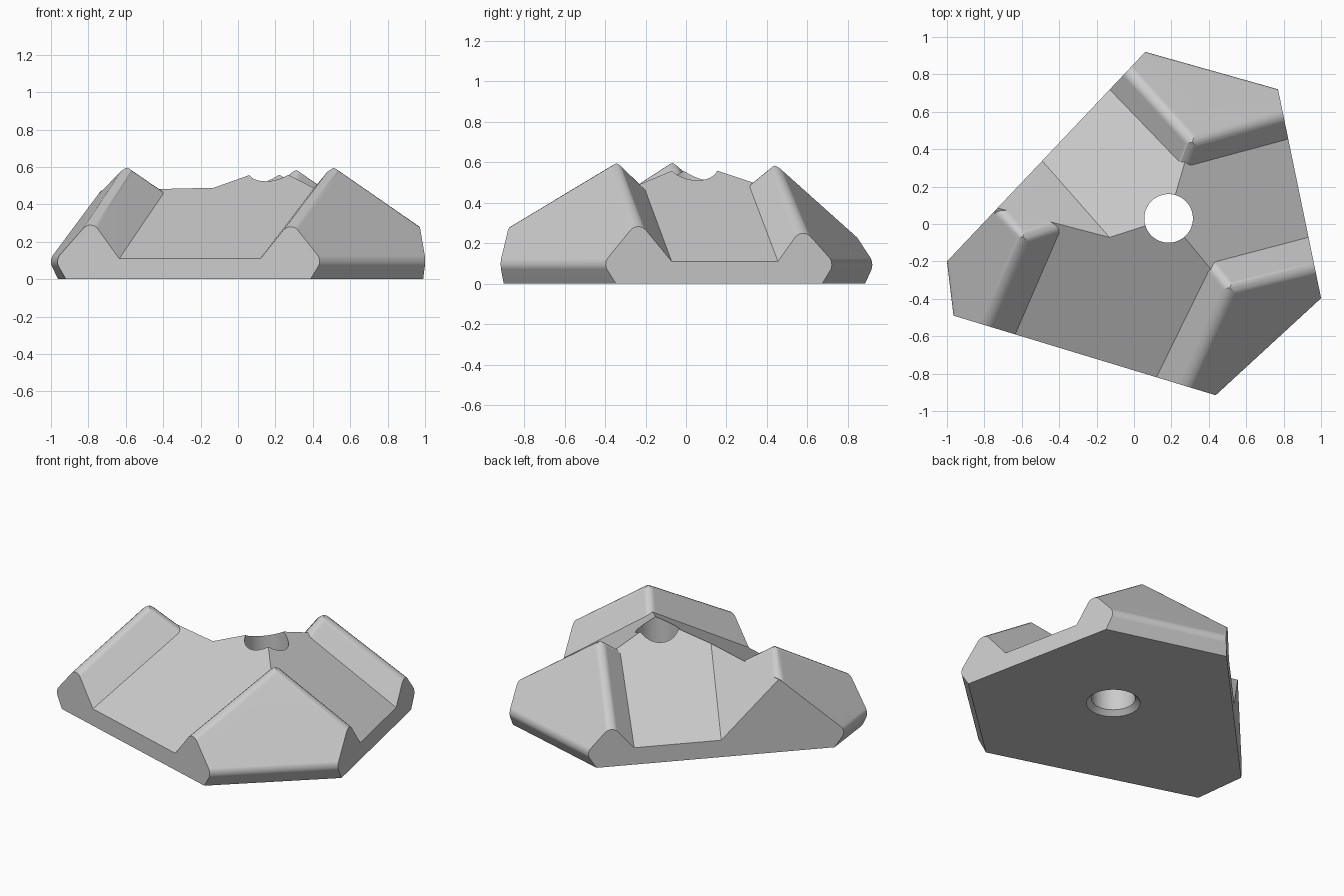
import bpy
import bmesh
from math import pi
from mathutils import Vector

cube = bpy.data.objects.get("Cube")
if cube:
    bpy.data.objects.remove(cube, do_unlink=True)

material = bpy.data.materials.new("plain grey")
material.use_nodes = True
GREY = (0.6, 0.6, 0.6, 1)
material.diffuse_color = GREY
material.node_tree.nodes["Principled BSDF"].inputs["Base Color"].default_value = GREY

# Plan outline: long vertical walls A-B, C-D, E-F and short bevelled sides between
A, B, C = Vector((-0.965, -0.49)), Vector((0.435, -0.915)), Vector((1, -0.395))
D, E, F = Vector((0.77, 0.72)), Vector((0.06, 0.92)), Vector((-1, -0.2))
HOLE = Vector((0.185, 0.03))
APEX = (HOLE.x, HOLE.y, 0.6)
LIP = 0.11          # height where each channel floor meets its wall
BELLY = 0.1         # height of the widest line on the short sides
RADIUS = 0.06


# A plane is (outward normal, distance); the solid lies on its inner side
def plane(normal, point):
    n = Vector(normal).normalized()
    return n, n.dot(Vector(point))


def through(p, q, r):
    n = (Vector(q) - Vector(p)).cross(Vector(r) - Vector(p))
    return plane(n if n.z > 0 else -n, p)


def outward(p, q):
    return Vector((q.y - p.y, p.x - q.x)).normalized()


def wall(p, q):
    n = outward(p, q)
    return plane((n.x, n.y, 0), (p.x, p.y, 0))


def floor(p, q):
    return through((p.x, p.y, LIP), (q.x, q.y, LIP), APEX)


def short_side(p, q, slope):
    n = outward(p, q)
    edge = p + n * 0.012
    point = (edge.x, edge.y, BELLY)
    return plane((n.x * slope, n.y * slope, 1), point), plane((n.x, n.y, -0.55), point)


def rounding(a, b, steps=6):
    """Planes tangent to a cylinder that rounds the edge between a and b."""
    (na, da), (nb, db) = a, b
    k = na.dot(nb)
    ra, rb = da - RADIUS, db - RADIUS
    centre = na * ((ra - k * rb) / (1 - k * k)) + nb * ((rb - k * ra) / (1 - k * k))
    angle = na.angle(nb)
    axis = na.cross(nb).normalized()
    side = axis.cross(na)
    planes = []
    for i in range(1, steps):
        t = angle * i / steps
        n = na * math_cos(t) + side * math_sin(t)
        planes.append((n, n.dot(centre) + RADIUS))
    return planes


from math import cos as math_cos, sin as math_sin


def solid(name, planes):
    """Trim a block by every plane, closing each cut."""
    bm = bmesh.new()
    bmesh.ops.create_cube(bm, size=4)
    for n, d in planes:
        bmesh.ops.bisect_plane(bm, geom=bm.verts[:] + bm.edges[:] + bm.faces[:], dist=1e-6,
                               plane_co=n * d, plane_no=n, clear_outer=True)
        rim = [e for e in bm.edges if e.is_boundary]
        if rim:
            bmesh.ops.holes_fill(bm, edges=rim, sides=0)
    bmesh.ops.remove_doubles(bm, verts=bm.verts[:], dist=1e-5)
    bmesh.ops.recalc_face_normals(bm, faces=bm.faces[:])
    mesh = bpy.data.meshes.new(name)
    bm.to_mesh(mesh)
    bm.free()
    mesh.materials.append(material)
    obj = bpy.data.objects.new(name, mesh)
    bpy.context.collection.objects.link(obj)
    return obj


# Shared body: walls, underside, sloping short sides and their rounded bellies
facet_right, under_right = short_side(B, C, 1.4)
facet_back, under_back = short_side(D, E, 1.25)
facet_left, under_left = short_side(F, A, 1.2)
body = [wall(A, B), wall(C, D), wall(E, F), plane((0, 0, -1), (0, 0, 0))]
for facet, under in ((facet_right, under_right), (facet_back, under_back), (facet_left, under_left)):
    body += [facet, under] + rounding(facet, under)

# Channel floors rising to a common apex
floor_front, floor_right, floor_back = floor(A, B), floor(C, D), floor(E, F)

# Channel flanks: foot at the wall, inner end of the foot, crest at the wall
flank_front_left = through((-0.635, -0.59, LIP), (-0.385, -0.02, 0.47), (-0.79, -0.543, 0.325))
flank_front_right = through((0.12, -0.82, LIP), (0.41, -0.22, 0.493), (0.28, -0.868, 0.31))
flank_right_front = through((0.93, -0.07, LIP), (0.41, -0.215, 0.49), (0.962, -0.23, 0.305))
flank_right_back = through((0.82, 0.45, LIP), (0.29, 0.31, 0.49), (0.8, 0.575, 0.28))
flank_back_right = through((-0.13, 0.72, LIP), (0.25, 0.32, 0.49), (-0.03, 0.82, 0.275))
flank_back_left = through((-0.5, 0.34, LIP), (-0.1, -0.08, 0.49), (-0.74, 0.075, 0.49))


def ridge(name, facet, one, two):
    crests = rounding(facet, one) + rounding(facet, two) + rounding(one, two)
    return solid(name, body + [one, two] + crests)


parts = [
    solid("core", body + [floor_front, floor_right, floor_back]),
    solid("left_shoulder", body + [flank_back_left, floor_front, floor_right]),
    ridge("right_ridge", facet_right, flank_front_right, flank_right_front),
    ridge("back_ridge", facet_back, flank_right_back, flank_back_right),
    ridge("left_ridge", facet_left, flank_back_left, flank_front_left),
]

# Bolt hole with a countersunk underside, as a turned profile
bm = bmesh.new()
profile = [(0, -0.03), (0.19, -0.03), (0.13, 0.03), (0.13, 1), (0, 1)]
points = [bm.verts.new((HOLE.x + r, HOLE.y, z)) for r, z in profile]
lines = [bm.edges.new(pair) for pair in zip(points, points[1:])]
bmesh.ops.spin(bm, geom=points + lines, cent=(HOLE.x, HOLE.y, 0), axis=(0, 0, 1),
               angle=2 * pi, steps=48, use_merge=True)
bmesh.ops.remove_doubles(bm, verts=bm.verts[:], dist=1e-5)
bmesh.ops.recalc_face_normals(bm, faces=bm.faces[:])
mesh = bpy.data.meshes.new("hole_cutter")
bm.to_mesh(mesh)
bm.free()
mesh.materials.append(material)
cutter = bpy.data.objects.new("hole_cutter", mesh)
bpy.context.collection.objects.link(cutter)

# Cut the hole and shade the rounded edges smoothly
for part in parts:
    bpy.ops.object.select_all(action="DESELECT")
    part.select_set(True)
    bpy.context.view_layer.objects.active = part
    cut = part.modifiers.new("hole", "BOOLEAN")
    cut.operation = "DIFFERENCE"
    cut.solver = "EXACT"
    cut.object = cutter
    bpy.ops.object.modifier_apply(modifier=cut.name)
    bpy.ops.object.shade_smooth_by_angle(angle=pi / 6)
    weighted = part.modifiers.new("even_shading", "WEIGHTED_NORMAL")
    weighted.keep_sharp = True

bpy.data.objects.remove(cutter, do_unlink=True)
